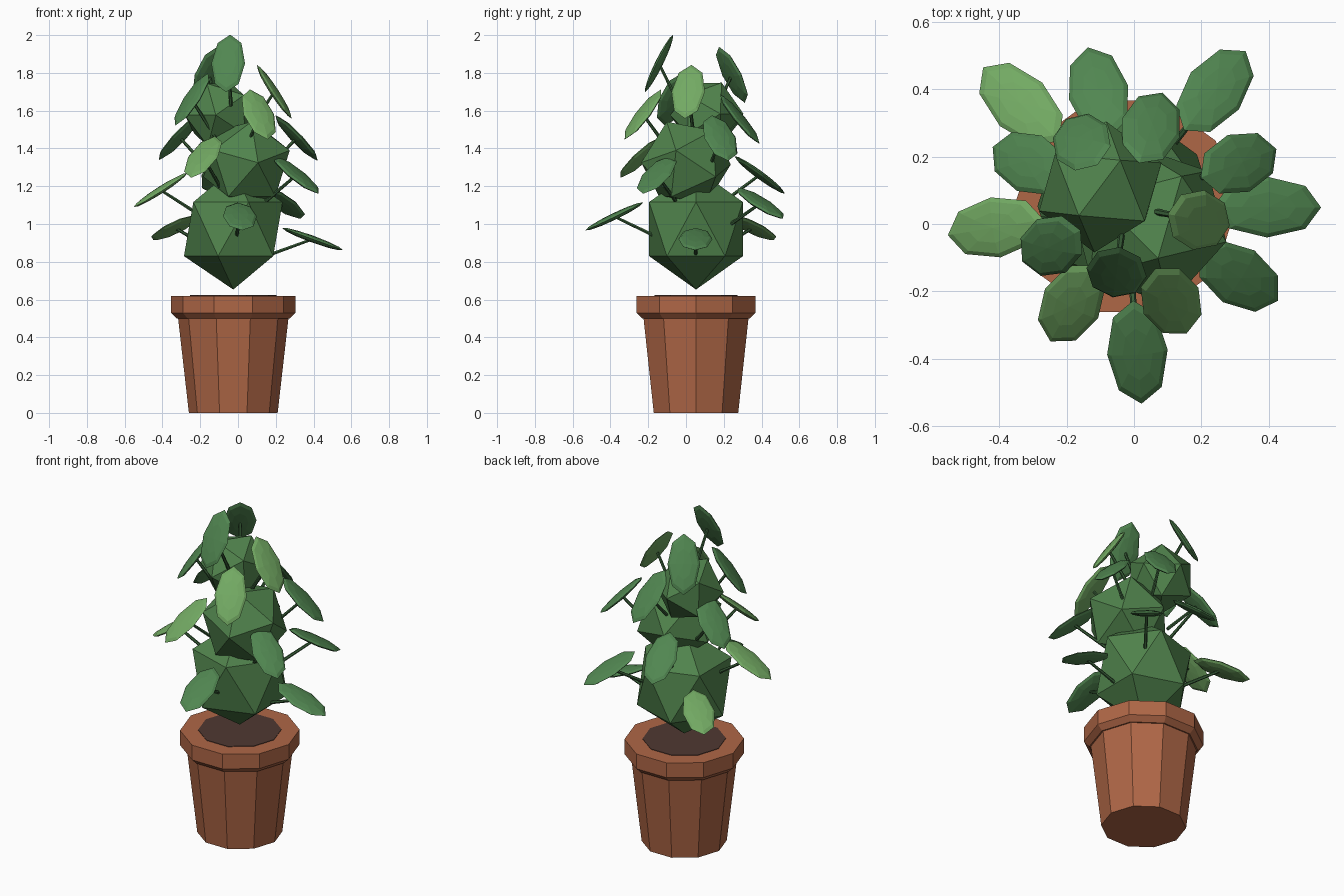
import bpy, bmesh
from math import radians, atan2, cos, sin, pi
from mathutils import Matrix, Vector, Euler

if "Cube" in bpy.data.objects:
    bpy.data.objects.remove(bpy.data.objects["Cube"])

AXIS = Vector((-0.025, 0.053, 0))   # centre of the pot and trunk


def material(name, colour):
    m = bpy.data.materials.new(name)
    m.use_nodes = True
    m.diffuse_color = (*colour, 1)
    m.node_tree.nodes["Principled BSDF"].inputs["Base Color"].default_value = (*colour, 1)
    return m


terracotta = material("terracotta", (0.43, 0.135, 0.062))
soil_brown = material("soil brown", (0.08, 0.04, 0.032))
foliage_green = material("foliage green", (0.08, 0.225, 0.072))
leaf_green = material("leaf green", (0.082, 0.24, 0.082))
light_green = material("light green", (0.17, 0.4, 0.125))
stem_green = material("stem green", (0.04, 0.115, 0.04))


def finish(bm, name, mat):
    bmesh.ops.recalc_face_normals(bm, faces=bm.faces)
    mesh = bpy.data.meshes.new(name)
    bm.to_mesh(mesh)
    bm.free()
    mesh.materials.append(mat)
    return mesh


def place(name, mesh, matrix):
    ob = bpy.data.objects.new(name, mesh)
    bpy.context.collection.objects.link(ob)
    ob.matrix_world = matrix
    return ob


def lathe(name, profile, mat, sides=10):
    """Capped turned solid from (radius, height) points."""
    bm = bmesh.new()
    rings = [[bm.verts.new((r * cos(2 * pi * i / sides), r * sin(2 * pi * i / sides), z))
              for i in range(sides)] for r, z in profile]
    for a, b in zip(rings, rings[1:]):
        for i in range(sides):
            j = (i + 1) % sides
            bm.faces.new((a[i], a[j], b[j], b[i]))
    bm.faces.new(rings[0])
    bm.faces.new(rings[-1])
    return place(name, finish(bm, name, mat), Matrix.Translation(AXIS))


# Pot with its rim, and the soil
lathe("pot", [(0.235, 0), (0.292, 0.5), (0.3, 0.5), (0.33, 0.53), (0.33, 0.62)], terracotta)
lathe("soil", [(0.23, 0.6), (0.23, 0.623)], soil_brown)


# Three faceted foliage clumps
def clump(name, centre, scale, facing):
    bm = bmesh.new()
    bmesh.ops.create_icosphere(bm, subdivisions=1, radius=1)
    turn = Matrix.Identity(4)
    if facing:
        turn = Vector(facing).to_track_quat('Z', 'Y').to_matrix().to_4x4()
        turn = turn @ Matrix.Rotation(radians(90), 4, 'Z')
    matrix = Matrix.LocRotScale(Vector(centre), turn.to_quaternion(), Vector(scale))
    place(name, finish(bm, name, foliage_green), matrix)


clump("lower_foliage", (-0.025, 0.053, 0.973), (0.292, 0.292, 0.32), None)
clump("middle_foliage", (0.045, 0.0, 1.32), (0.245, 0.245, 0.245), (0.25, -0.97, 0.02))
clump("upper_foliage", (-0.1, 0.11, 1.58), (0.195, 0.195, 0.195), (0.3, 0.4, 0.85))


# Shared leaf and stem meshes
def leaf_mesh(name, mat):
    bm = bmesh.new()
    bmesh.ops.create_uvsphere(bm, u_segments=8, v_segments=6, radius=1)
    bmesh.ops.scale(bm, verts=bm.verts, vec=(0.17, 0.09, 0.018))
    return finish(bm, name, mat)


green_leaf = leaf_mesh("leaf", leaf_green)
light_leaf = leaf_mesh("light_leaf", light_green)

STEM = 0.25
bm = bmesh.new()
bmesh.ops.create_cone(bm, cap_ends=True, segments=6, radius1=0.01, radius2=0.008, depth=STEM,
                      matrix=Matrix.Translation((0, 0, -STEM / 2)))
stem = finish(bm, "stem", stem_green)

# Leaf centres, each drooping away from the trunk, steeper towards the top
green_centres = [
    (0.395, 0.05, 0.92), (0.01, -0.38, 1.04), (0.24, 0.395, 1.11), (-0.105, 0.39, 1.26),
    (0.31, -0.155, 1.26), (0.31, 0.18, 1.455), (-0.31, 0.18, 1.46), (0.05, 0.285, 1.555),
    (-0.245, -0.065, 1.66), (-0.155, 0.243, 1.79), (-0.052, -0.143, 1.85)]
light_centres = [
    (-0.335, 0.355, 0.98), (-0.41, -0.01, 1.18), (-0.185, -0.235, 1.355),
    (0.11, -0.228, 1.58), (0.192, 0.012, 1.7)]


def add_leaf(name, mesh, centre):
    p = Vector(centre)
    out = p - AXIS
    yaw = atan2(out.y, out.x)
    droop = radians(20 + 47 * (p.z - 0.92))
    move = Matrix.Translation(p)
    place(name, mesh, move @ Euler((0, droop, yaw)).to_matrix().to_4x4())
    place(name + "_stem", stem, move @ Euler((0, pi / 2 - droop, yaw)).to_matrix().to_4x4())


for i, c in enumerate(green_centres, 1):
    add_leaf(f"leaf_{i}", green_leaf, c)
for i, c in enumerate(light_centres, 1):
    add_leaf(f"light_leaf_{i}", light_leaf, c)
